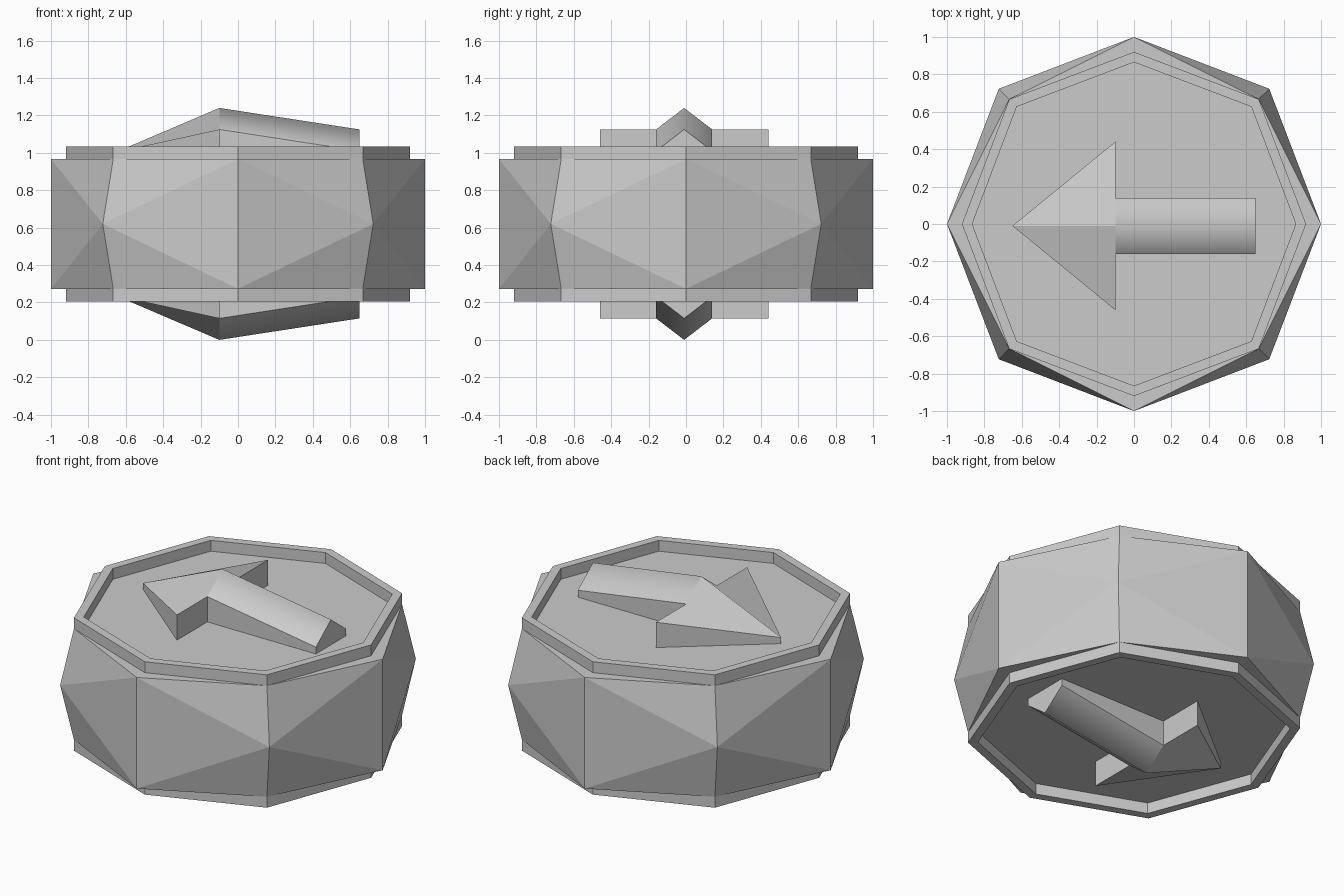
import bpy

if "Cube" in bpy.data.objects:
    bpy.data.objects.remove(bpy.data.objects["Cube"])

CZ = 0.62       # height of the symmetry plane
DECK = 0.347    # half height of the faceted body
RIM = 0.415     # half height to the top of the rims


def make(name, verts, faces, smooth=(), mirrored=True):
    """Mesh object centred on the symmetry plane, optionally mirrored below it."""
    me = bpy.data.meshes.new(name)
    me.from_pydata(verts, [], faces)
    for i in smooth:
        me.polygons[i].use_smooth = True
    me.validate()
    ob = bpy.data.objects.new(name, me)
    ob.location.z = CZ
    bpy.context.collection.objects.link(ob)
    if mirrored:
        m = ob.modifiers.new("mirror", 'MIRROR')
        m.use_axis = (False, False, True)
        m.use_mirror_merge = False
    return ob


def octagon(cardinal, diagonal, z):
    """Octagon with separate reach on the axes and on the diagonals."""
    c, d = cardinal, diagonal
    return [(c, 0, z), (d, d, z), (0, c, z), (-d, d, z),
            (-c, 0, z), (-d, -d, z), (0, -c, z), (d, -d, z)]


# Faceted body: upright edges on the axes, points at mid height on the diagonals
top = octagon(1.0, 0.667, DECK)
bottom = octagon(1.0, 0.667, -DECK)
points = [p for p in octagon(1.0, 0.723, 0.0)][1::2]
faces = [tuple(range(8)), tuple(range(15, 7, -1))]
for k in range(4):
    a, d, b, mid = 2 * k, 2 * k + 1, (2 * k + 2) % 8, 16 + k
    faces += [(a, a + 8, mid), (a, mid, d), (a + 8, d + 8, mid),
              (b, mid, b + 8), (b, d, mid), (b + 8, mid, d + 8)]
make("faceted_body", top + bottom + points, faces, mirrored=False)

# Raised rims, top and bottom
rings = [octagon(0.92, 0.667, DECK), octagon(0.92, 0.667, RIM),
         octagon(0.865, 0.627, RIM), octagon(0.865, 0.627, DECK)]
faces = []
for r in range(3):
    for i in range(8):
        j = (i + 1) % 8
        faces.append((r * 8 + i, r * 8 + j, r * 8 + 8 + j, r * 8 + 8 + i))
make("rim", sum(rings, []), faces)

# Arrows, top and bottom: ridged shaft with a softly shaded ridge, barbed head
Y, BASE = -0.01, 0.335
HEAD_X, TAIL_X, TIP_X = -0.1, 0.65, -0.65


def section(x, ridge, eave):
    return [(x, Y - 0.15, BASE), (x, Y - 0.15, eave), (x, Y, ridge),
            (x, Y + 0.15, eave), (x, Y + 0.15, BASE)]


shaft = section(HEAD_X, 0.62, 0.505) + section(TAIL_X, 0.505, 0.39)
make("arrow_shaft", shaft,
     [(i, i + 5, i + 6, i + 1) for i in range(4)] + [(5, 9, 8, 7, 6)],
     smooth=(1, 2))

head = section(HEAD_X, 0.62, 0.505) + [
    (HEAD_X, Y - 0.45, BASE), (HEAD_X, Y - 0.45, 0.505),
    (HEAD_X, Y + 0.45, 0.505), (HEAD_X, Y + 0.45, BASE),
    (TIP_X, Y, BASE), (TIP_X, Y, 0.385)]
make("arrow_head", head, [
    (10, 6, 1, 2), (10, 2, 3, 7),       # sloping tops
    (9, 5, 6, 10), (9, 10, 7, 8),       # sides
    (5, 0, 1, 6), (4, 8, 7, 3)])        # backs of the barbs
